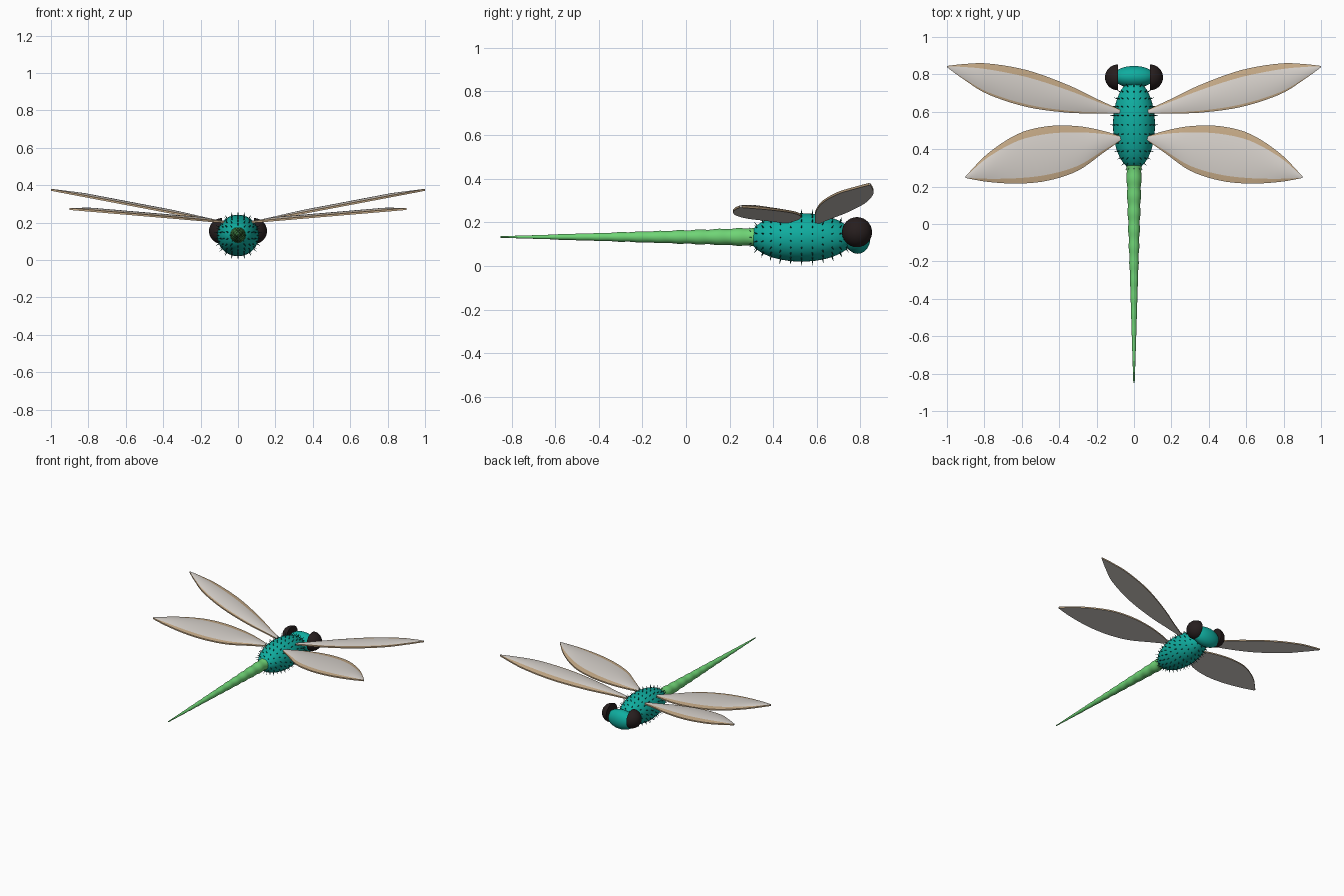
import bpy, bmesh, math
from mathutils import Vector, Matrix

if "Cube" in bpy.data.objects:
    bpy.data.objects.remove(bpy.data.objects["Cube"])


def material(name, rgb):
    m = bpy.data.materials.new(name)
    m.diffuse_color = (*rgb, 1)
    m.use_nodes = True
    m.node_tree.nodes["Principled BSDF"].inputs["Base Color"].default_value = m.diffuse_color
    return m


TEAL = material("teal", (0.005, 0.42, 0.35))
GREEN = material("leaf green", (0.16, 0.66, 0.18))
DARK = material("dark brown", (0.02, 0.013, 0.013))
PALE = material("pale wing", (0.68, 0.64, 0.60))
TAN = material("tan wing border", (0.56, 0.40, 0.24))
THORN = material("dark teal", (0.004, 0.06, 0.05))


def finish(name, bm, mats, smooth=True):
    bmesh.ops.recalc_face_normals(bm, faces=bm.faces)
    me = bpy.data.meshes.new(name)
    bm.to_mesh(me)
    bm.free()
    ob = bpy.data.objects.new(name, me)
    bpy.context.collection.objects.link(ob)
    for m in mats:
        me.materials.append(m)
    if smooth:
        bpy.context.view_layer.objects.active = ob
        ob.select_set(True)
        bpy.ops.object.shade_smooth_by_angle(angle=math.radians(40))
        ob.select_set(False)
    return ob


def mirror(ob):
    ob.modifiers.new("mirror", 'MIRROR').use_axis[0] = True


def ellipsoid(name, center, radii, mat):
    bm = bmesh.new()
    bmesh.ops.create_uvsphere(bm, u_segments=40, v_segments=24, radius=1)
    # poles along y
    bmesh.ops.rotate(bm, verts=bm.verts, matrix=Matrix.Rotation(math.pi / 2, 3, 'X'))
    bmesh.ops.scale(bm, verts=bm.verts, vec=radii)
    bmesh.ops.translate(bm, verts=bm.verts, vec=center)
    return finish(name, bm, [mat])


# thorax and head
C, R = Vector((0, 0.53, 0.131)), Vector((0.112, 0.237, 0.111))
ellipsoid("thorax", C, R, TEAL)
ellipsoid("head", (0, 0.787, 0.128), (0.112, 0.058, 0.072), TEAL)

# eyes: outward-facing hemispheres
bm = bmesh.new()
bmesh.ops.create_uvsphere(bm, u_segments=32, v_segments=20, radius=0.069)
geom = bm.verts[:] + bm.edges[:] + bm.faces[:]
cut = bmesh.ops.bisect_plane(bm, geom=geom, plane_co=(0, 0, 0), plane_no=(1, 0, 0), clear_inner=True)
bmesh.ops.holes_fill(bm, edges=[e for e in bm.edges if e.is_boundary])
bmesh.ops.translate(bm, verts=bm.verts, vec=(0.086, 0.784, 0.155))
mirror(finish("eyes", bm, [DARK]))

# thorax bristles: tiny cones in rings along the body
bm = bmesh.new()
RINGS = 13
for i in range(RINGS):
    a = math.pi * (i + 1.5) / (RINGS + 2)
    count = max(8, round(22 * math.sin(a) / 2) * 2)
    for j in range(count):
        t = math.tau * j / count + math.pi / 2
        d = Vector((math.sin(a) * math.cos(t), math.cos(a), math.sin(a) * math.sin(t)))
        p = C + Vector(d[k] * R[k] for k in range(3))
        n = Vector(d[k] / R[k] for k in range(3)).normalized()
        m = Matrix.Translation(p + n * 0.0085) @ n.to_track_quat('Z', 'Y').to_matrix().to_4x4()
        bmesh.ops.create_cone(bm, cap_ends=True, segments=5, radius1=0.0035,
                              radius2=0.0004, depth=0.023, matrix=m)
finish("bristles", bm, [THORN], smooth=False)

# tail: tapered tube with softly swollen segments
bm = bmesh.new()
N, SIDES, SEGS = 100, 24, 13
rings = []
for i in range(N + 1):
    f = i / N
    r = (0.042 * (1 - f) + 0.0035 * f) * (1 + 0.05 * math.cos(math.tau * SEGS * f))
    y = 0.33 - 1.18 * f
    rings.append([bm.verts.new((r * math.cos(math.tau * k / SIDES), y,
                                0.133 + r * math.sin(math.tau * k / SIDES))) for k in range(SIDES)])
for a, b in zip(rings, rings[1:]):
    for k in range(SIDES):
        bm.faces.new((a[k], a[(k + 1) % SIDES], b[(k + 1) % SIDES], b[k]))
bm.faces.new(rings[0])
bm.faces.new(rings[-1])
finish("tail", bm, [GREEN])


def smooth_path(pts, steps=5):
    """Catmull-Rom resampling of (x, lead, trail) stations."""
    p = [Vector(q) for q in pts]
    p = [2 * p[0] - p[1]] + p + [2 * p[-1] - p[-2]]
    out = []
    for a, b, c, d in zip(p, p[1:], p[2:], p[3:]):
        for s in range(steps):
            t = s / steps
            out.append(0.5 * (2 * b + (c - a) * t + (2 * a - 5 * b + 4 * c - d) * t * t
                              + (3 * b - a - 3 * c + d) * t ** 3))
    return out + [p[-2]]


def wing(name, stations, z0, slope, lead_border, trail_border):
    bm = bmesh.new()
    inner = [lead_border + (1 - lead_border - trail_border) * k / 8 for k in range(9)]
    across = [0, lead_border / 2] + inner + [1 - trail_border / 2, 1]
    top, bot = [], []
    for x, lead, trail in smooth_path(stations):
        z = z0 + slope * x
        bulge = 0.012 * min(1, (lead - trail) / 0.15)
        top.append([bm.verts.new((x, lead + (trail - lead) * s,
                                  z + 0.003 + bulge * 4 * s * (1 - s))) for s in across])
        bot.append([bm.verts.new((x, lead + (trail - lead) * s, z - 0.007)) for s in across])
    n = len(across)
    for i in range(len(top) - 1):
        for k in range(n - 1):
            f = bm.faces.new((top[i][k], top[i + 1][k], top[i + 1][k + 1], top[i][k + 1]))
            f.material_index = 1 if k < 2 or k >= n - 3 else 0
            bm.faces.new((bot[i][k], bot[i][k + 1], bot[i + 1][k + 1], bot[i + 1][k]))
        for k in (0, n - 1):
            f = bm.faces.new((top[i][k], bot[i][k], bot[i + 1][k], top[i + 1][k]))
            f.material_index = 1
    for i in (0, -1):
        bm.faces.new(top[i] + bot[i][::-1])
    mirror(finish(name, bm, [PALE, TAN]))


# wings: stations are (x, leading edge y, trailing edge y)
wing("fore_wings", [(0.06, 0.605, 0.59), (0.19, 0.665, 0.592), (0.35, 0.742, 0.595),
                    (0.57, 0.822, 0.625), (0.78, 0.858, 0.693), (0.91, 0.855, 0.773),
                    (1.0, 0.845, 0.838)], 0.187, 0.19, 0.19, 0.07)
wing("hind_wings", [(0.06, 0.465, 0.455), (0.165, 0.498, 0.38), (0.30, 0.523, 0.285),
                    (0.46, 0.523, 0.232), (0.62, 0.482, 0.216), (0.78, 0.378, 0.225),
                    (0.90, 0.256, 0.246)], 0.198, 0.085, 0.14, 0.11)
